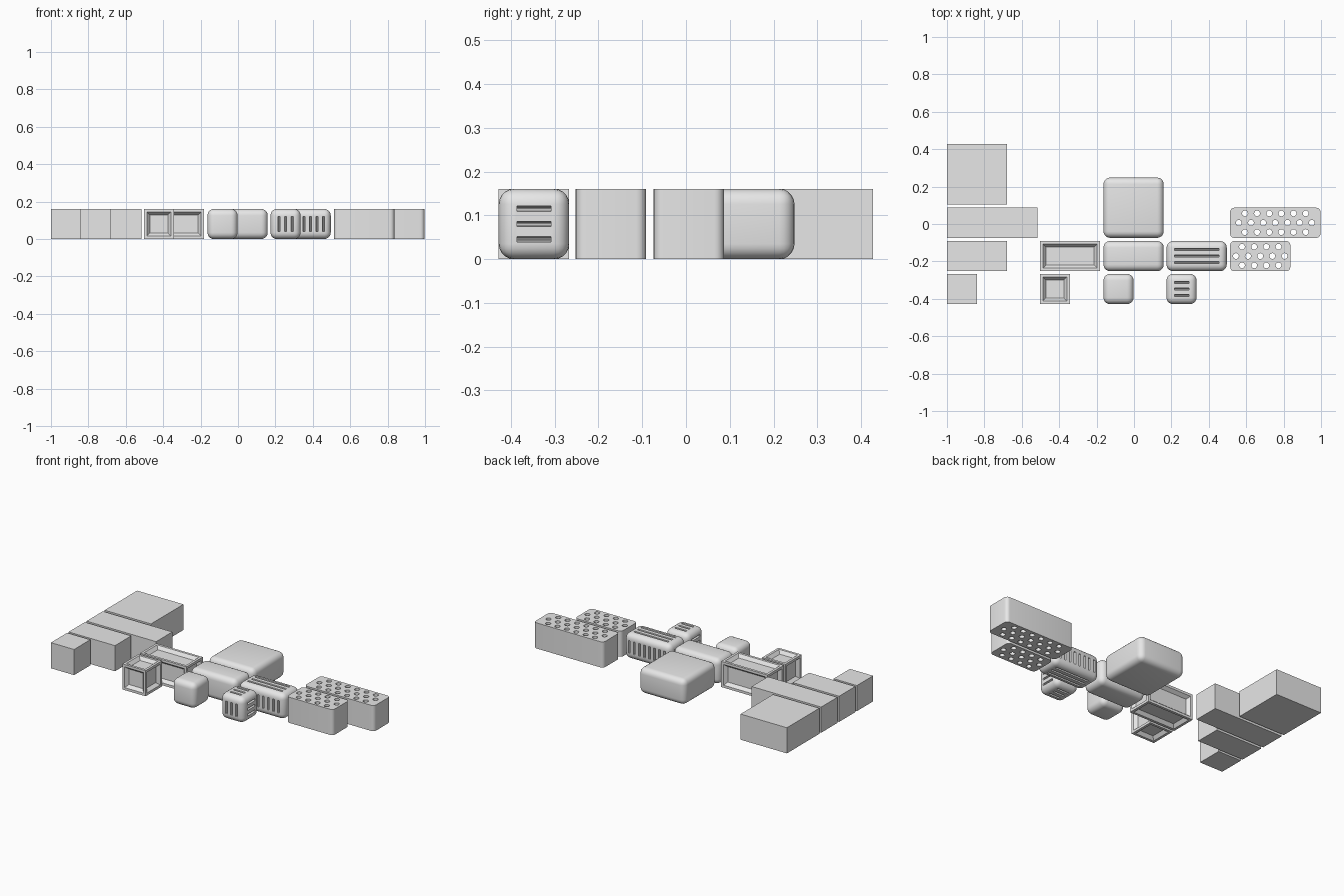
import bpy, bmesh, math
from mathutils import Matrix, Vector

cube = bpy.data.objects.get("Cube")
if cube:
    bpy.data.objects.remove(cube, do_unlink=True)

U = 0.161                                   # edge of a single block
ROW1, ROW2, ROW3, ROW4 = -0.428, -0.252, -0.074, 0.105   # front edge of each row

grey = bpy.data.materials.new("plain grey")
grey.use_nodes = True
grey.diffuse_color = (0.8, 0.8, 0.8, 1)
grey.node_tree.nodes["Principled BSDF"].inputs["Base Color"].default_value = (0.8, 0.8, 0.8, 1)


def make_object(name, bm):
    bmesh.ops.recalc_face_normals(bm, faces=bm.faces[:])
    mesh = bpy.data.meshes.new(name)
    bm.to_mesh(mesh)
    bm.free()
    mesh.materials.append(grey)
    obj = bpy.data.objects.new(name, mesh)
    bpy.context.collection.objects.link(obj)
    return obj


def box(x, y, size):
    """Box whose left front bottom corner is at (x, y, 0), size in units."""
    bm = bmesh.new()
    dims = Vector(size) * U
    centre = Vector((x, y, 0)) + dims / 2
    bmesh.ops.create_cube(bm, size=1, matrix=Matrix.Translation(centre) @ Matrix.Diagonal(dims).to_4x4())
    return bm, centre, dims


def select_only(obj):
    bpy.ops.object.select_all(action='DESELECT')
    obj.select_set(True)
    bpy.context.view_layer.objects.active = obj


def smooth(obj):
    select_only(obj)
    bpy.ops.object.shade_smooth_by_angle(angle=math.radians(35))


def cut(obj, bm):
    cutter = make_object("cutter", bm)
    cutter.hide_render = True
    mod = obj.modifiers.new("cut", 'BOOLEAN')
    mod.operation, mod.solver, mod.object = 'DIFFERENCE', 'EXACT', cutter
    select_only(obj)
    bpy.ops.object.modifier_apply(modifier=mod.name)
    bpy.data.objects.remove(cutter, do_unlink=True)


def plain_block(name, x, y, size):
    return make_object(name, box(x, y, size)[0])


def panel_block(name, x, y, size):
    """Sunken sloping panel on every side."""
    bm, _, _ = box(x, y, size)
    faces = bm.faces[:]
    bmesh.ops.inset_individual(bm, faces=faces, thickness=0.022)
    bmesh.ops.inset_individual(bm, faces=faces, thickness=0.023, depth=-0.02)
    return make_object(name, bm)


def rounded_block(name, x, y, size):
    bm, _, _ = box(x, y, size)
    bmesh.ops.bevel(bm, geom=bm.edges[:], offset=0.035, segments=5, profile=0.5, affect='EDGES')
    obj = make_object(name, bm)
    smooth(obj)
    return obj


def vent_block(name, x, y, size, front_count):
    """Rounded block with a row of slots on every side."""
    obj = rounded_block(name, x, y, size)
    ref, centre, dims = box(x, y, size)
    ref.free()
    bm = bmesh.new()
    axes = Matrix.Identity(3)
    for normal, along, across in ((2, 0, 1), (1, 2, 0), (0, 1, 2)):
        count = front_count if across == 0 else 3
        for side in (-1, 1):
            for i in range(count):
                pos = centre + axes[normal] * side * dims[normal] / 2
                pos += axes[across] * (i - (count - 1) / 2) * 0.035
                turn = Matrix((axes[normal] * 0.013, axes[across] * 0.006,
                               axes[along] * (dims[along] - 0.083))).transposed().to_4x4()
                bmesh.ops.create_cone(bm, cap_ends=True, segments=12, radius1=1, radius2=1,
                                      depth=1, matrix=Matrix.Translation(pos) @ turn)
    cut(obj, bm)
    smooth(obj)
    return obj


def holed_block(name, x, y, size, holes):
    """Block with rounded upright edges and three staggered rows of through holes."""
    bm, centre, dims = box(x, y, size)
    upright = [e for e in bm.edges if abs(e.verts[0].co.z - e.verts[1].co.z) > 0.1]
    bmesh.ops.bevel(bm, geom=upright, offset=0.022, segments=5, profile=0.5, affect='EDGES')
    obj = make_object(name, bm)
    drills = bmesh.new()
    for row in (-1, 0, 1):
        count = holes - abs(row)
        for i in range(count):
            pos = centre + Vector(((i - (count - 1) / 2) * 0.065, row * 0.05, 0))
            bmesh.ops.create_cone(drills, cap_ends=True, segments=16, radius1=0.0155,
                                  radius2=0.0155, depth=0.3, matrix=Matrix.Translation(pos))
    cut(obj, drills)
    smooth(obj)
    return obj


# Plain blocks
plain_block("plain_block_single", -1, ROW1, (1, 1, 1))
plain_block("plain_block_double", -1, ROW2, (2, 1, 1))
plain_block("plain_block_triple", -1, ROW3, (3, 1, 1))
plain_block("plain_block_square", -1, ROW4, (2, 2, 1))

# Panelled blocks
panel_block("panel_block_single", -0.503, ROW1, (1, 1, 1))
panel_block("panel_block_double", -0.503, ROW2, (2, 1, 1))

# Rounded blocks
rounded_block("rounded_block_single", -0.163, ROW1, (1, 1, 1))
rounded_block("rounded_block_double", -0.163, ROW2, (2, 1, 1))
rounded_block("rounded_block_square", -0.163, ROW3, (2, 2, 1))

# Slotted blocks
vent_block("vent_block_single", 0.174, ROW1, (1, 1, 1), 3)
vent_block("vent_block_double", 0.174, ROW2, (2, 1, 1), 8)

# Holed blocks
holed_block("holed_block_double", 0.514, ROW2, (2, 1, 1), 5)
holed_block("holed_block_triple", 0.514, ROW3, (3, 1, 1), 7)
